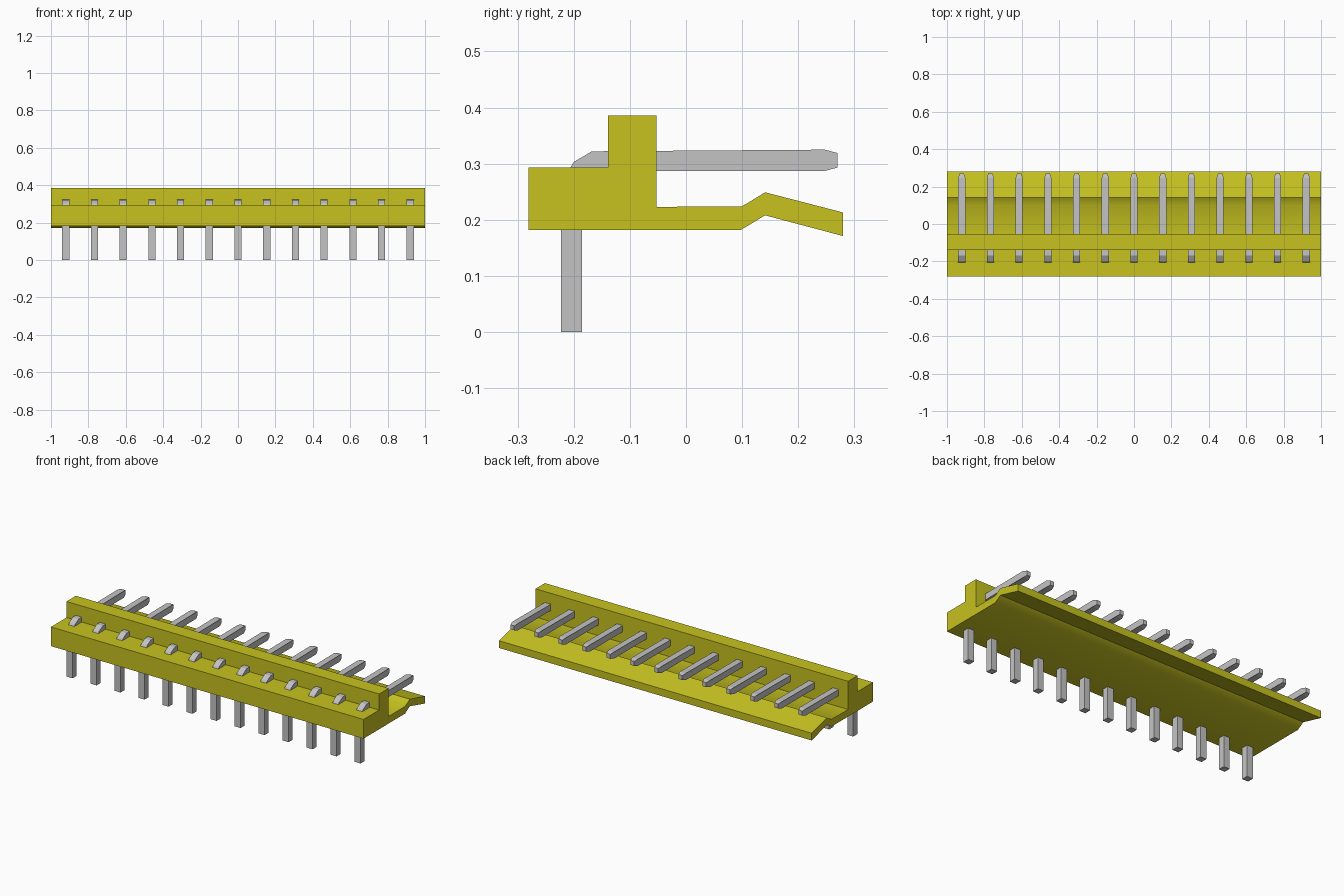
import bpy, bmesh, math

cube = bpy.data.objects.get("Cube")
if cube:
    bpy.data.objects.remove(cube, do_unlink=True)


def material(name, rgb):
    m = bpy.data.materials.new(name)
    m.use_nodes = True
    m.diffuse_color = (*rgb, 1)
    m.node_tree.nodes["Principled BSDF"].inputs["Base Color"].default_value = (*rgb, 1)
    return m


yellow = material("yellow_plastic", (0.57, 0.54, 0.0145))
silver = material("silver_metal", (0.55, 0.55, 0.55))


def extrude_profile(name, profile, width, mat):
    """Extrude a (y, z) side profile along x, centred on x = 0."""
    bm = bmesh.new()
    face = bm.faces.new([bm.verts.new((-width / 2, y, z)) for y, z in profile])
    side = bmesh.ops.extrude_face_region(bm, geom=[face])["geom"]
    bmesh.ops.translate(bm, vec=(width, 0, 0),
                        verts=[v for v in side if isinstance(v, bmesh.types.BMVert)])
    bmesh.ops.recalc_face_normals(bm, faces=bm.faces)
    mesh = bpy.data.meshes.new(name)
    bm.to_mesh(mesh)
    bm.free()
    mesh.materials.append(mat)
    obj = bpy.data.objects.new(name, mesh)
    bpy.context.collection.objects.link(obj)
    return obj


# Housing: base block, upright wall and bent latch strip
housing = extrude_profile("housing", [
    (-0.281, 0.182), (-0.281, 0.293), (-0.139, 0.293), (-0.139, 0.386),
    (-0.053, 0.386), (-0.053, 0.223), (0.10, 0.224), (0.141, 0.249),
    (0.28, 0.213), (0.28, 0.171), (0.141, 0.208), (0.098, 0.182)], 2.0, yellow)
bpy.ops.object.select_all(action='DESELECT')
housing.select_set(True)
bpy.context.view_layer.objects.active = housing
bpy.ops.object.shade_smooth_by_angle(angle=math.radians(35))

# Right-angle pin with chamfered bend and tapered tip
pin = extrude_profile("pin_1", [
    (-0.223, 0.0), (-0.223, 0.265), (-0.200, 0.303), (-0.168, 0.322),
    (0.247, 0.325), (0.270, 0.319), (0.270, 0.293), (0.247, 0.287),
    (-0.185, 0.287), (-0.185, 0.0)], 0.038, silver)
for v in pin.data.vertices:
    if v.co.y > 0.26:
        v.co.x *= 0.6

# Row of thirteen pins sharing one mesh
COUNT, PITCH = 13, 0.1535
for i in range(COUNT):
    p = pin if i == 0 else bpy.data.objects.new(f"pin_{i + 1}", pin.data)
    if i:
        bpy.context.collection.objects.link(p)
    p.location.x = (i - (COUNT - 1) / 2) * PITCH
